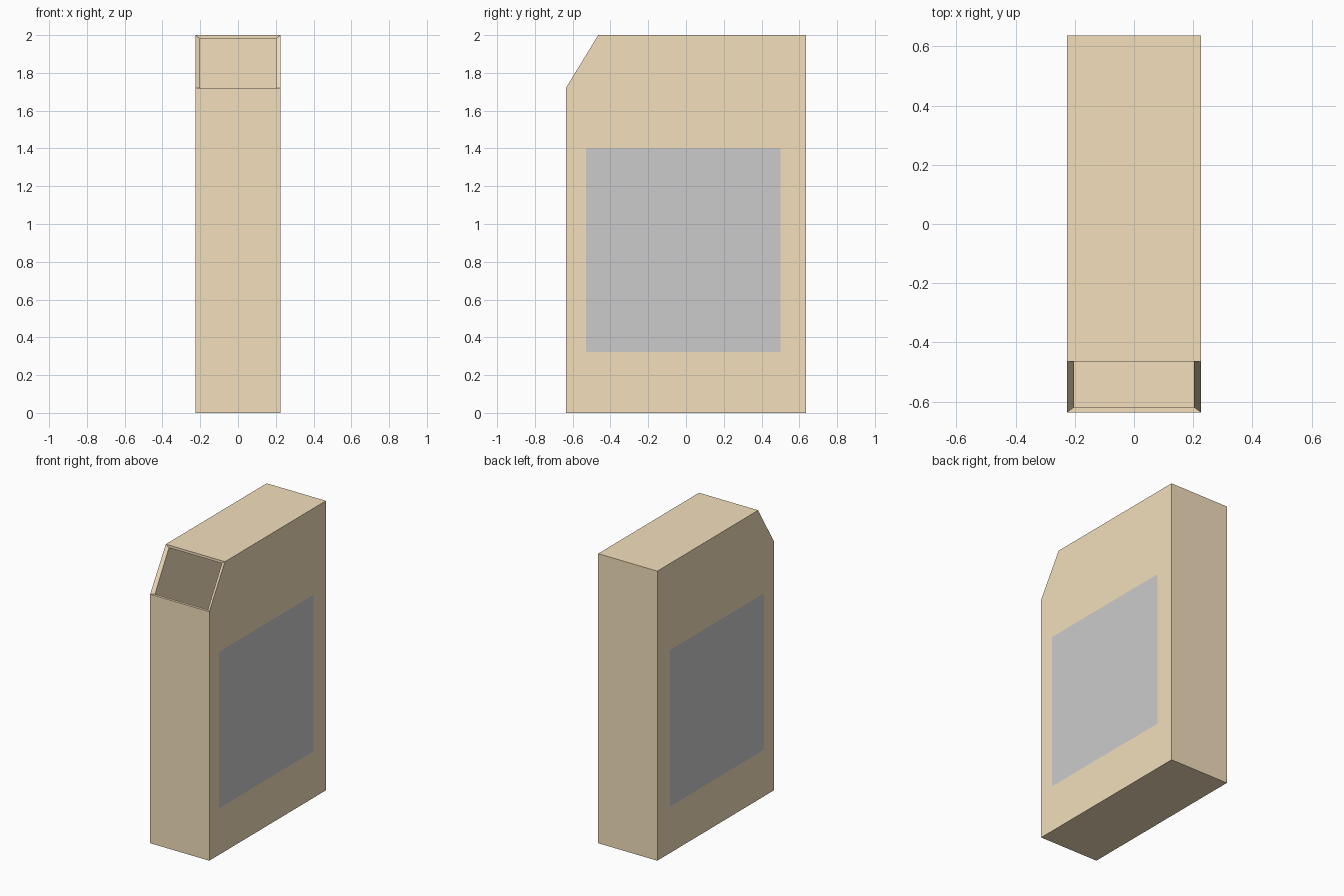
import bpy
import bmesh

if "Cube" in bpy.data.objects:
    bpy.data.objects.remove(bpy.data.objects["Cube"])

HALF_W = 0.226      # outer half width
PANEL_GAP = 0.0008  # lift of the side labels off the card

card = bpy.data.materials.new("card")
card.diffuse_color = (0.9, 0.74, 0.5, 1)
card.use_nodes = True
card.node_tree.nodes["Principled BSDF"].inputs["Base Color"].default_value = card.diffuse_color


def make_object(name, bm, material=None):
    mesh = bpy.data.meshes.new(name)
    bm.to_mesh(mesh)
    bm.free()
    obj = bpy.data.objects.new(name, mesh)
    bpy.context.collection.objects.link(obj)
    if material:
        mesh.materials.append(material)
    return obj


def open_prism(bm, profile, half_width):
    """Extrude a (y, z) profile across x; leave the last edge open as the spout."""
    left = [bm.verts.new((-half_width, y, z)) for y, z in profile]
    right = [bm.verts.new((half_width, y, z)) for y, z in profile]
    bm.faces.new(left)
    bm.faces.new(right)
    for i in range(len(profile) - 1):
        bm.faces.new((left[i], left[i + 1], right[i + 1], right[i]))
    return [left[-1], left[0], right[0], right[-1]]


# Hollow carton with a cut-off front top corner
outer = [(-0.636, 1.72), (-0.636, 0), (0.636, 0), (0.636, 2), (-0.465, 2)]
inner = [(-0.618, 1.72), (-0.618, 0.018), (0.618, 0.018), (0.618, 1.982), (-0.465, 1.982)]
bm = bmesh.new()
rim_out = open_prism(bm, outer, HALF_W)
rim_in = open_prism(bm, inner, 0.202)

# Rim joining the outer and inner walls around the opening
for i in range(4):
    j = (i + 1) % 4
    bm.faces.new((rim_out[i], rim_out[j], rim_in[j], rim_in[i]))
bmesh.ops.recalc_face_normals(bm, faces=bm.faces[:])
make_object("carton", bm, card)

# Plain grey label on each broad side
for name, side in (("right_label", 1), ("left_label", -1)):
    bm = bmesh.new()
    x = side * (HALF_W + PANEL_GAP)
    corners = [(-0.53, 0.322), (0.5, 0.322), (0.5, 1.403), (-0.53, 1.403)]
    bm.faces.new([bm.verts.new((x, y, z)) for y, z in corners[::side]])
    make_object(name, bm)
